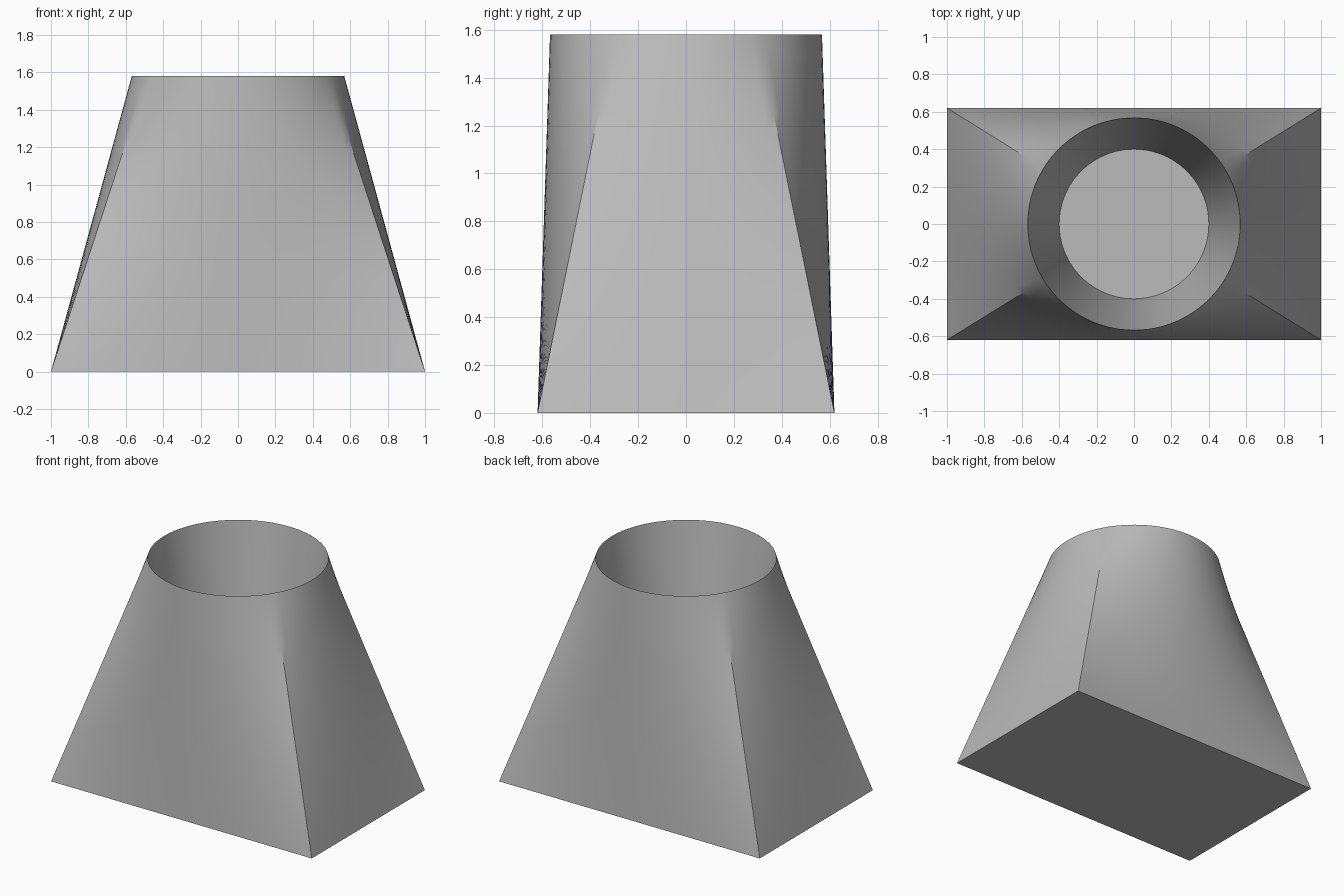
import bpy, bmesh, math

cube = bpy.data.objects.get("Cube")
if cube:
    bpy.data.objects.remove(cube, do_unlink=True)

HALF_X, HALF_Y, HEIGHT = 1.0, 0.62, 1.58
RIM_R, FLOOR_R, FLOOR_Z = 0.568, 0.4, 0.35
LEVELS = 24

# One plain grey for the whole body
grey = bpy.data.materials.new("plain_grey")
grey.use_nodes = True
grey.diffuse_color = (0.5, 0.5, 0.5, 1)
grey.node_tree.nodes["Principled BSDF"].inputs["Base Color"].default_value = (0.5, 0.5, 0.5, 1)

# Matching points on the rectangular base and the round rim, side by side
corner = math.atan2(HALF_Y, HALF_X)
corners = [(HALF_X, -HALF_Y), (HALF_X, HALF_Y), (-HALF_X, HALF_Y), (-HALF_X, -HALF_Y)]
angles = [-corner, corner, math.pi - corner, math.pi + corner, 2 * math.pi - corner]
base, rim = [], []
for side in range(4):
    (x0, y0), (x1, y1) = corners[side], corners[(side + 1) % 4]
    steps = 30 if side % 2 else 18
    for i in range(steps):
        t = i / steps
        a = angles[side] + (angles[side + 1] - angles[side]) * t
        base.append((x0 + (x1 - x0) * t, y0 + (y1 - y0) * t))
        rim.append((math.cos(a), math.sin(a)))

bm = bmesh.new()


def bridge(lower, upper):
    n = len(lower)
    for i in range(n):
        j = (i + 1) % n
        bm.faces.new((lower[i], lower[j], upper[j], upper[i]))


# Outer wall: straight loft from rectangle to circle
rings = []
for k in range(LEVELS + 1):
    t = k / LEVELS
    rings.append([bm.verts.new((bx + (cx * RIM_R - bx) * t,
                                by + (cy * RIM_R - by) * t, HEIGHT * t))
                  for (bx, by), (cx, cy) in zip(base, rim)])
for low, high in zip(rings, rings[1:]):
    bridge(low, high)

# Tapered round recess, its floor, and the underside
floor = [bm.verts.new((cx * FLOOR_R, cy * FLOOR_R, FLOOR_Z)) for cx, cy in rim]
bridge(rings[-1], floor)
bm.faces.new(floor)
bm.faces.new(rings[0][::-1])
bmesh.ops.recalc_face_normals(bm, faces=bm.faces)

mesh = bpy.data.meshes.new("tapered_body")
bm.to_mesh(mesh)
bm.free()
mesh.materials.append(grey)
body = bpy.data.objects.new("tapered_body", mesh)
bpy.context.collection.objects.link(body)

# Smooth walls, with crisp base edges, rim and lower corners
bpy.ops.object.select_all(action="DESELECT")
body.select_set(True)
bpy.context.view_layer.objects.active = body
bpy.ops.object.shade_smooth_by_angle(angle=math.radians(30))
